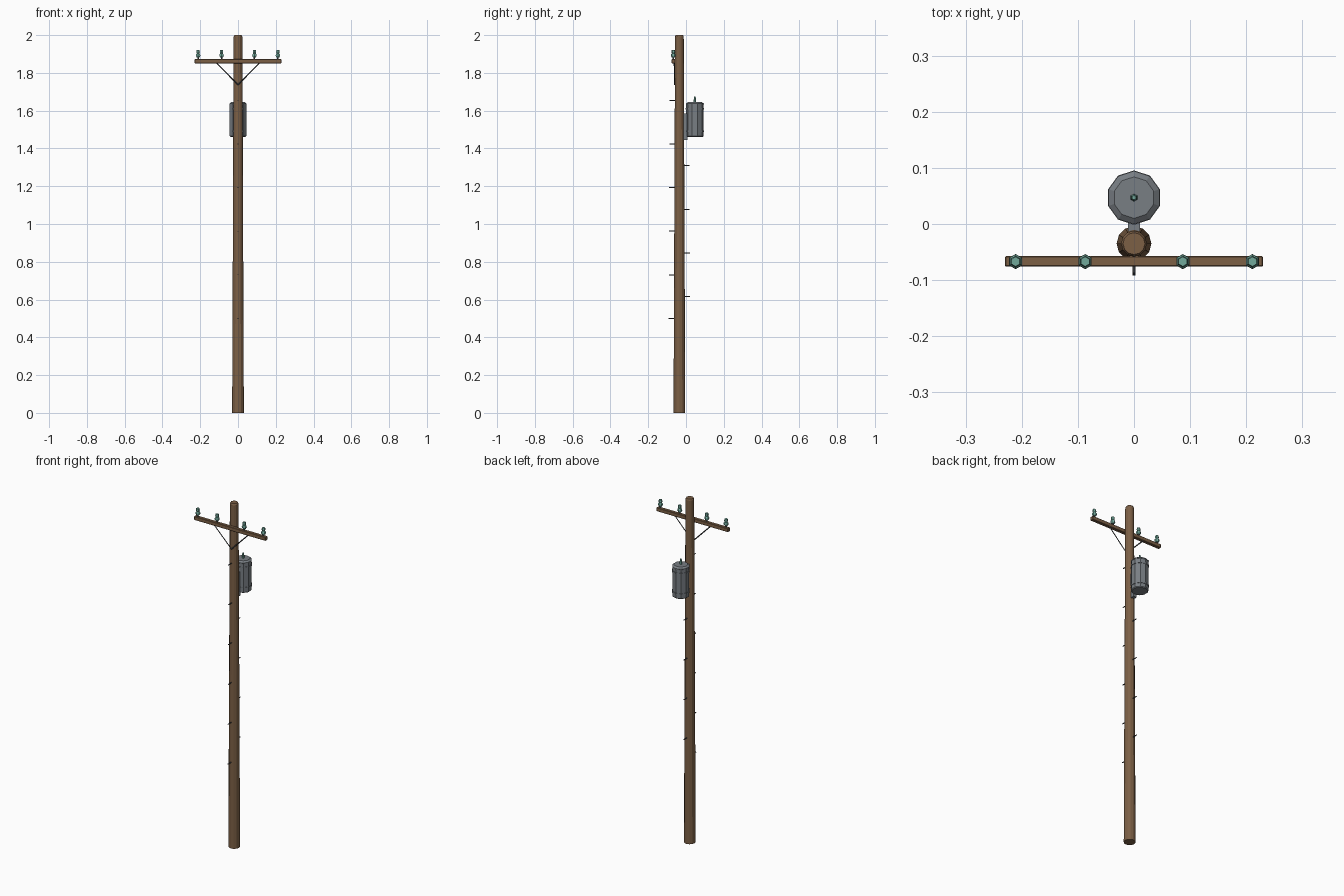
import bpy, bmesh
from math import pi, sin, cos
from mathutils import Vector

if "Cube" in bpy.data.objects:
    bpy.data.objects.remove(bpy.data.objects["Cube"])


def material(name, rgb):
    m = bpy.data.materials.new(name)
    m.diffuse_color = (*rgb, 1)
    m.use_nodes = True
    m.node_tree.nodes["Principled BSDF"].inputs["Base Color"].default_value = m.diffuse_color
    return m


wood = material("wood", (0.20, 0.115, 0.06))
steel = material("dark_steel", (0.07, 0.075, 0.08))
tank_grey = material("tank_grey", (0.19, 0.21, 0.23))
glass = material("green_glass", (0.17, 0.40, 0.33))
POLE_Y, TANK_Y = -0.035, 0.047


def finish(name, bm, mat):
    bmesh.ops.recalc_face_normals(bm, faces=bm.faces)
    me = bpy.data.meshes.new(name)
    bm.to_mesh(me)
    bm.free()
    ob = bpy.data.objects.new(name, me)
    bpy.context.collection.objects.link(ob)
    me.materials.append(mat)
    return ob


def lathe(name, profile, sides, x, y, mat, start=pi / 2):
    """Closed turned solid from (radius, z) points."""
    bm = bmesh.new()
    rings = []
    for r, z in profile:
        rings.append([bm.verts.new((x + r * cos(start + 2 * pi * i / sides),
                                    y + r * sin(start + 2 * pi * i / sides), z))
                      for i in range(sides)])
    for a, b in zip(rings, rings[1:]):
        for i in range(sides):
            j = (i + 1) % sides
            bm.faces.new((a[i], a[j], b[j], b[i]))
    bm.faces.new(rings[0])
    bm.faces.new(rings[-1])
    return finish(name, bm, mat)


def box(name, lo, hi, mat, bevel=0):
    lo, hi = Vector(lo), Vector(hi)
    bm = bmesh.new()
    bmesh.ops.create_cube(bm, size=1)
    for v in bm.verts:
        v.co = (lo + hi) / 2 + v.co * (hi - lo)
    if bevel:
        bmesh.ops.bevel(bm, geom=bm.edges[:], offset=bevel, segments=1, affect='EDGES')
    return finish(name, bm, mat)


def bar(name, a, b, radius, sides, mat):
    a, b = Vector(a), Vector(b)
    bm = bmesh.new()
    bmesh.ops.create_cone(bm, cap_ends=True, segments=sides, radius1=radius,
                          radius2=radius, depth=(b - a).length)
    ob = finish(name, bm, mat)
    ob.location = (a + b) / 2
    ob.rotation_euler = (b - a).to_track_quat('Z', 'Y').to_euler()
    return ob


def pole_radius(z):
    return 0.031 - 0.0080 * z / 2


# Tapered pole with chamfered top
lathe("pole", [(0.031, 0), (pole_radius(1.99), 1.992), (0.0195, 2.0)], 12, 0, POLE_Y, wood)

# Crossarm and its diagonal braces
box("crossarm", (-0.23, -0.076, 1.851), (0.23, -0.057, 1.873), wood, 0.002)
for side, s in (("left", -1), ("right", 1)):
    bar("brace_" + side, (s * 0.118, -0.062, 1.857), (0, -0.060, 1.737), 0.0032, 4, steel)

# Insulators on steel pins
for i, x in enumerate((-0.211, -0.087, 0.087, 0.211)):
    lathe(f"insulator_pin_{i}", [(0.0045, 1.865), (0.0045, 1.892)], 6, x, -0.067, steel)
    lathe(f"insulator_{i}", [(0.009, 1.882), (0.0135, 1.890), (0.0125, 1.898), (0.008, 1.903),
                             (0.0105, 1.910), (0.0085, 1.921)], 6, x, -0.067, glass)

# Transformer tank with lid, bands, bushing and mounting bracket
lathe("transformer_tank", [(0.042, 1.461), (0.046, 1.465), (0.046, 1.632), (0.0475, 1.633),
                           (0.0475, 1.637), (0.037, 1.645)], 10, 0, TANK_Y, tank_grey)
for n, z in (("lower", 1.49), ("upper", 1.609)):
    lathe("tank_band_" + n, [(0.0485, z - 0.004), (0.0485, z + 0.004)], 10, 0, TANK_Y, tank_grey)
lathe("bushing", [(0.007, 1.64), (0.0065, 1.655), (0.004, 1.676)], 6, 0, TANK_Y, glass)
box("tank_bracket", (-0.011, -0.022, 1.445), (0.011, 0.008, 1.585), tank_grey)

# Climbing steps alternating front and back
for k in range(11):
    z = 0.50 + 0.1155 * k
    if k == 9:
        continue
    s = -1 if k % 2 == 0 else 1
    r = pole_radius(z)
    bar(f"climbing_step_{k}", (0, POLE_Y + s * (r - 0.008), z),
        (0, POLE_Y + s * (r + 0.028), z), 0.0027, 6, steel)
